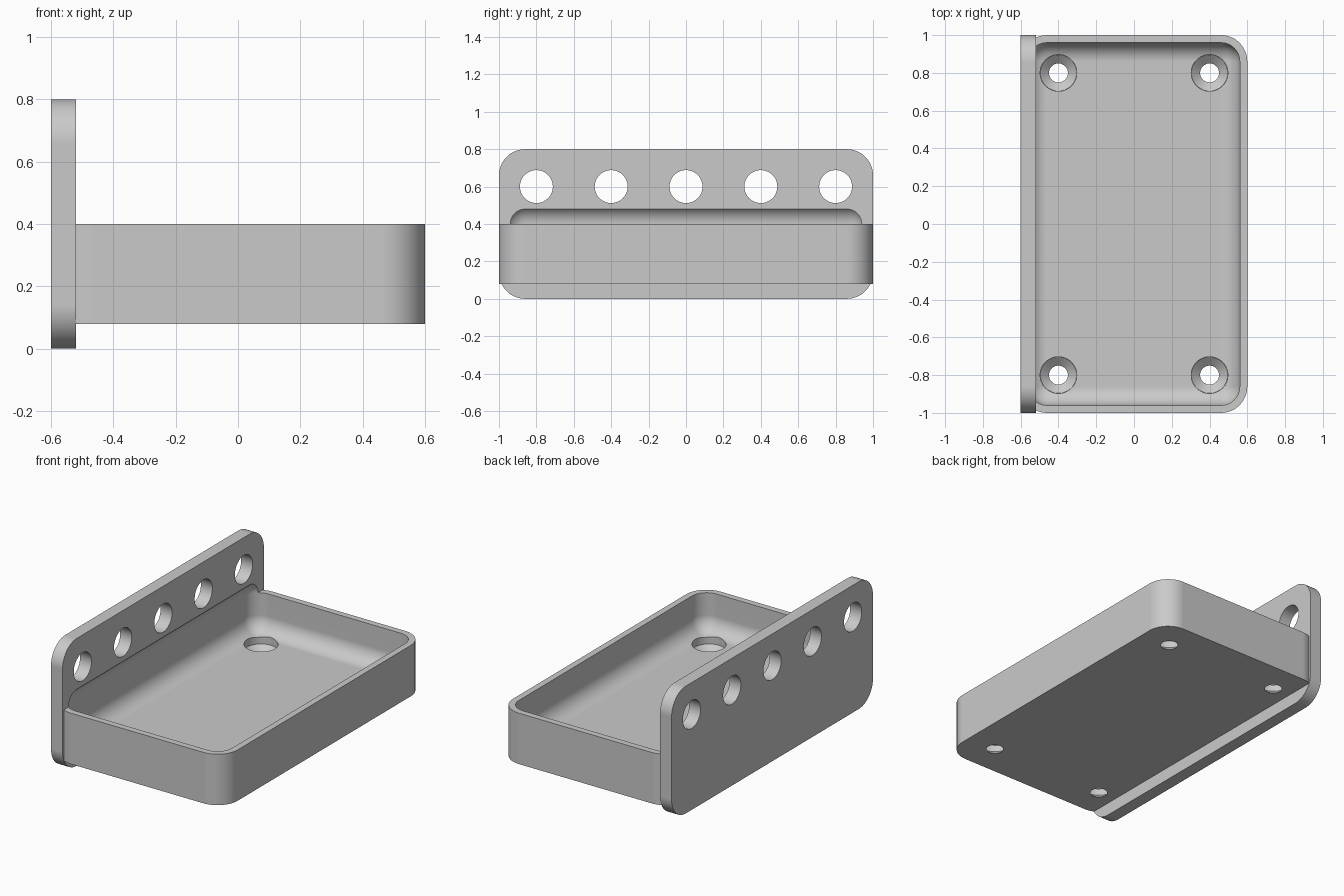
import bpy, bmesh, math
from mathutils import Matrix, Vector

if "Cube" in bpy.data.objects:
    bpy.data.objects.remove(bpy.data.objects["Cube"], do_unlink=True)

OUTER_R = 0.14    # corner radius of plate and tray
INNER_R = 0.10    # fillet radius of the hollow
WALL = 0.04       # tray wall thickness
PLATE_X = -0.52   # inner face of the end plate

grey = bpy.data.materials.new("plain_grey")
grey.use_nodes = True
colour = (0.59, 0.59, 0.59, 1)
grey.diffuse_color = colour
grey.node_tree.nodes["Principled BSDF"].inputs["Base Color"].default_value = colour


def finish(bm, name):
    bmesh.ops.recalc_face_normals(bm, faces=bm.faces)
    mesh = bpy.data.meshes.new(name)
    bm.to_mesh(mesh)
    bm.free()
    mesh.materials.append(grey)
    obj = bpy.data.objects.new(name, mesh)
    bpy.context.collection.objects.link(obj)
    return obj


def rounded_box(name, low, high, radius, axes="xyz", clamp_x=None):
    """Box with the edges parallel to the given axes filleted."""
    low, high = Vector(low), Vector(high)
    bm = bmesh.new()
    bmesh.ops.create_cube(bm, size=1)
    for v in bm.verts:
        v.co = Vector((l + (h - l) * (c + 0.5)) for l, h, c in zip(low, high, v.co))
    wanted = ["xyz".index(a) for a in axes]
    edges = [e for e in bm.edges
             if any(abs((e.verts[0].co - e.verts[1].co)[i]) > 0.01 for i in wanted)]
    bmesh.ops.bevel(bm, geom=edges, offset=radius, segments=12, profile=0.5,
                    affect="EDGES")
    if clamp_x is not None:
        cut = bmesh.ops.bisect_plane(bm, geom=bm.verts[:] + bm.edges[:] + bm.faces[:],
                                     plane_co=(clamp_x, 0, 0), plane_no=(-1, 0, 0),
                                     clear_outer=True)
        rim = [e for e in cut["geom_cut"] if isinstance(e, bmesh.types.BMEdge)]
        bmesh.ops.contextual_create(bm, geom=rim)
    return finish(bm, name)


def cone(name, r_low, r_high, depth, centre, turn=Matrix()):
    bm = bmesh.new()
    bmesh.ops.create_cone(bm, cap_ends=True, segments=48, radius1=r_low,
                          radius2=r_high, depth=depth,
                          matrix=Matrix.Translation(centre) @ turn)
    return finish(bm, name)


def boolean(target, tool, operation="DIFFERENCE"):
    tool.hide_render = True
    mod = target.modifiers.new(operation.lower(), "BOOLEAN")
    mod.operation, mod.object, mod.solver = operation, tool, "EXACT"
    bpy.ops.object.select_all(action="DESELECT")
    bpy.context.view_layer.objects.active = target
    target.select_set(True)
    bpy.ops.object.modifier_apply(modifier=mod.name)
    bpy.data.objects.remove(tool, do_unlink=True)


# End plate with the tray body joined to it
tray = rounded_box("tray_with_end_plate", (-0.6, -1, 0), (PLATE_X, 1, 0.8), OUTER_R, "x")
body = rounded_box("tray_body", (-0.6, -1, 0.08), (0.6, 1, 0.4), OUTER_R, "z",
                   PLATE_X - 0.01)
boolean(tray, body, "UNION")

# Filleted hollow, which also scoops slightly into the plate
hollow = rounded_box("hollow", (-0.6 + WALL, WALL - 1, 0.16),
                     (0.6 - WALL, 1 - WALL, 0.4 + INNER_R), INNER_R)
boolean(tray, hollow)

# Row of holes through the plate
for i in range(-2, 3):
    boolean(tray, cone("plate_hole", 0.088, 0.088, 0.3, (-0.56, 0.4 * i, 0.6),
                       Matrix.Rotation(math.pi / 2, 4, "Y")))

# Screw holes in the tray floor: shaft, countersink and recess for the head
for x in (-0.4, 0.4):
    for y in (-0.8, 0.8):
        boolean(tray, cone("screw_hole", 0.05, 0.05, 0.2, (x, y, 0.1)))
        boolean(tray, cone("countersink", 0.05, 0.097, 0.04, (x, y, 0.1)))
        boolean(tray, cone("head_recess", 0.097, 0.097, 0.1, (x, y, 0.169)))

# Smooth fillets beside clean flat faces
bpy.ops.object.shade_smooth_by_angle(angle=math.radians(30))
weighted = tray.modifiers.new("flat_face_normals", "WEIGHTED_NORMAL")
weighted.keep_sharp = True
